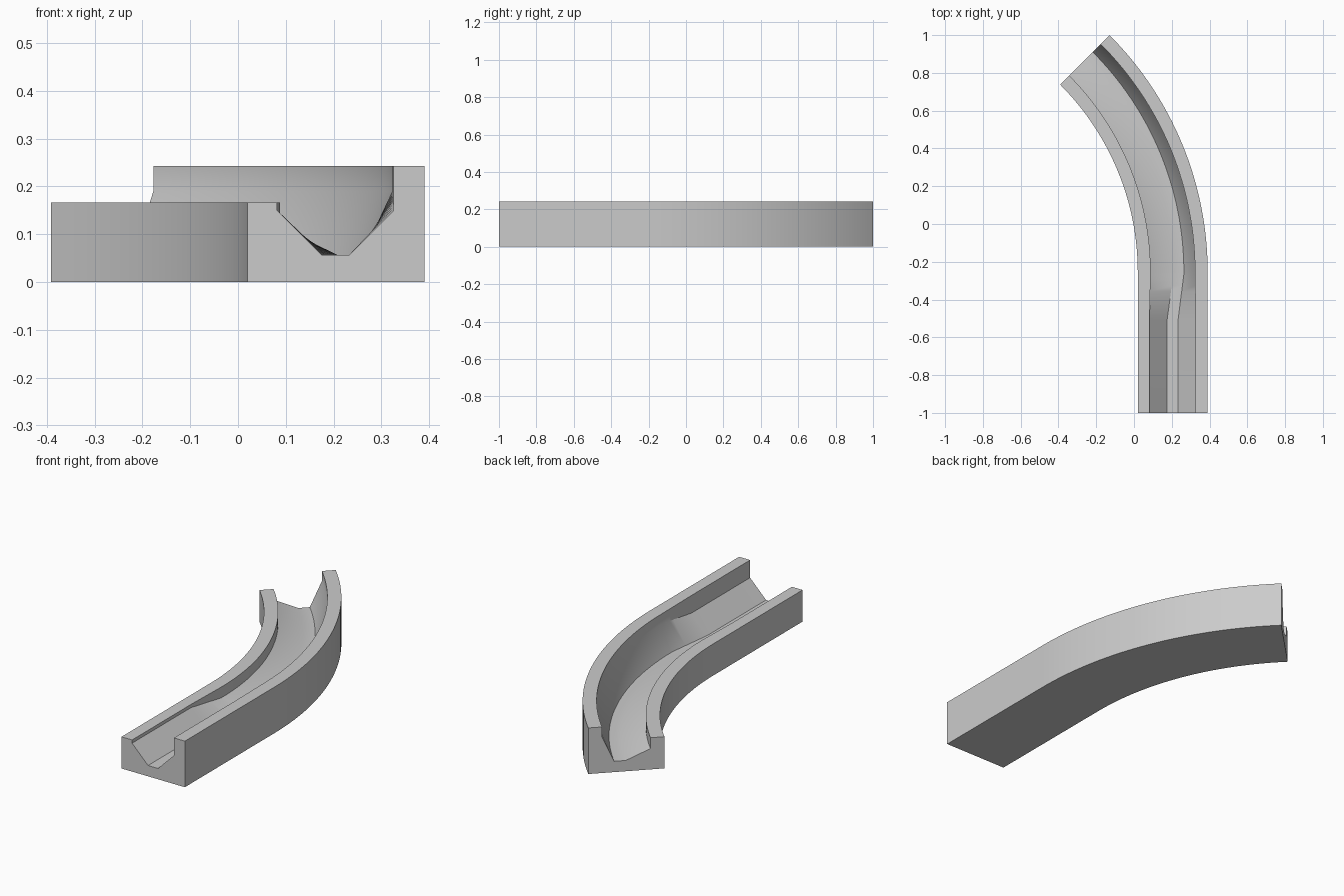
import bpy, bmesh, math

cube = bpy.data.objects.get("Cube")
if cube:
    bpy.data.objects.remove(cube, do_unlink=True)

# Layout: straight run along y, then a 45 degree bend about a centre at -x
INNER_X, INNER_R = 0.02, 1.405
CENTRE_X, CENTRE_Y = INNER_X - INNER_R, -0.255
BLEND_START, BLEND_END = -0.51, -0.265

# Cross-sections as (distance from inner side, height)
straight_profile = [(0, 0), (0, 0.167), (0.062, 0.167), (0.062, 0.15), (0.155, 0.057),
                    (0.213, 0.057), (0.306, 0.15), (0.306, 0.243), (0.37, 0.243), (0.37, 0)]
banked_profile = [(0, 0), (0, 0.167), (0.068, 0.167), (0.068, 0.11), (0.188, 0.057),
                  (0.244, 0.057), (0.303, 0.19), (0.303, 0.243), (0.37, 0.243), (0.37, 0)]


def section(t):
    return [(a[0] + (b[0] - a[0]) * t, a[1] + (b[1] - a[1]) * t)
            for a, b in zip(straight_profile, banked_profile)]


def straight_ring(y):
    t = min(max((y - BLEND_START) / (BLEND_END - BLEND_START), 0), 1)
    return [(INNER_X + d, y, z) for d, z in section(t)]


def curved_ring(angle):
    return [(CENTRE_X + (INNER_R + d) * math.cos(angle),
             CENTRE_Y + (INNER_R + d) * math.sin(angle), z) for d, z in banked_profile]


# Rings along the track
steps = 8
rings = [straight_ring(-1)]
rings += [straight_ring(BLEND_START + (BLEND_END - BLEND_START) * i / steps)
          for i in range(steps + 1)]
bend_steps = 32
rings += [curved_ring(math.radians(45) * i / bend_steps) for i in range(bend_steps + 1)]

# Loft the rings and cap both ends
bm = bmesh.new()
loops = [[bm.verts.new(p) for p in ring] for ring in rings]
count = len(straight_profile)
for a, b in zip(loops, loops[1:]):
    for i in range(count):
        j = (i + 1) % count
        bm.faces.new((a[i], a[j], b[j], b[i]))
bm.faces.new(loops[0])
bm.faces.new(loops[-1])
bmesh.ops.recalc_face_normals(bm, faces=bm.faces)
mesh = bpy.data.meshes.new("curved_track")
bm.to_mesh(mesh)
bm.free()

track = bpy.data.objects.new("curved_track", mesh)
bpy.context.collection.objects.link(track)

# Plain grey
grey = bpy.data.materials.new("light_grey")
grey.use_nodes = True
colour = (0.6, 0.6, 0.6, 1)
grey.diffuse_color = colour
grey.node_tree.nodes["Principled BSDF"].inputs["Base Color"].default_value = colour
mesh.materials.append(grey)

bpy.ops.object.select_all(action='DESELECT')
track.select_set(True)
bpy.context.view_layer.objects.active = track
bpy.ops.object.shade_smooth_by_angle(angle=math.radians(28))
